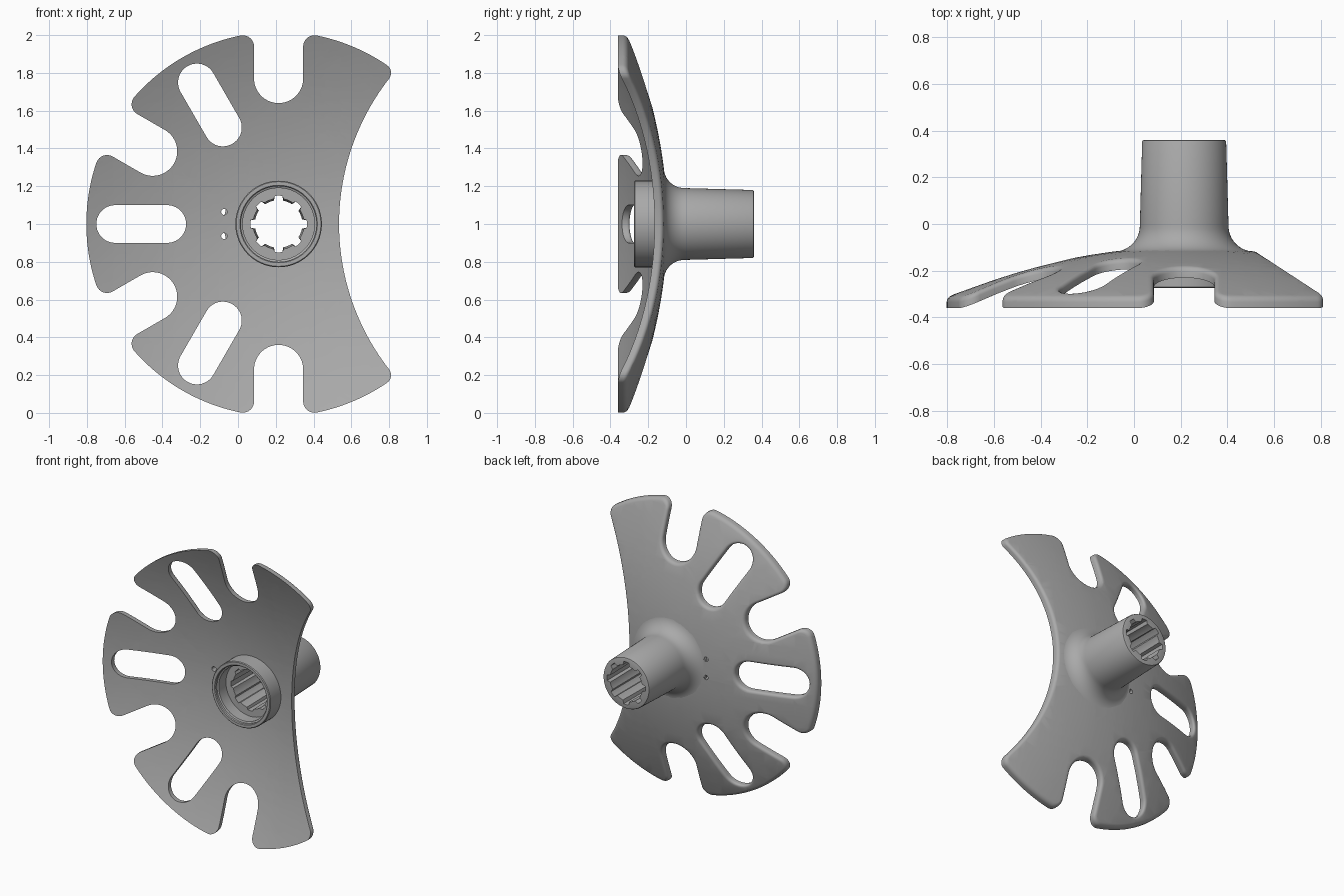
import bpy, bmesh
from math import sin, cos, pi, radians, asin, atan2, sqrt, hypot
from mathutils import Vector

cube = bpy.data.objects.get("Cube")
if cube:
    bpy.data.objects.remove(cube, do_unlink=True)

HUB_X, HUB_Z = 0.215, 1.0
RIM = 1.018                      # outer radius of the plate
DISH = 0.208                     # dish depth per squared radius
THICK, ROUND = 0.046, 0.02       # plate thickness, back edge rounding
FRONT = -0.145                   # front face depth at the axis

grey = bpy.data.materials.new("plain grey")
grey.use_nodes = True
grey.diffuse_color = (0.4, 0.4, 0.4, 1)
grey.node_tree.nodes["Principled BSDF"].inputs["Base Color"].default_value = (0.4, 0.4, 0.4, 1)


def finish(bm, name, angle):
    bmesh.ops.recalc_face_normals(bm, faces=bm.faces)
    mesh = bpy.data.meshes.new(name)
    bm.to_mesh(mesh)
    bm.free()
    mesh.materials.append(grey)
    ob = bpy.data.objects.new(name, mesh)
    ob.location = (HUB_X, 0, HUB_Z)
    bpy.context.scene.collection.objects.link(ob)
    bpy.ops.object.select_all(action='DESELECT')
    bpy.context.view_layer.objects.active = ob
    ob.select_set(True)
    bpy.ops.object.shade_smooth_by_angle(angle=radians(angle))
    return ob


def arc(cx, cy, r, a0, a1, n):
    return [Vector((cx + r * cos(a0 + (a1 - a0) * i / n),
                    cy + r * sin(a0 + (a1 - a0) * i / n))) for i in range(n + 1)]


def turn(points, t):
    return [Vector((p.x * cos(t) - p.y * sin(t), p.x * sin(t) + p.y * cos(t))) for p in points]


def angle_of(p):
    return atan2(p.y, p.x) % (2 * pi)


def notch(t, half=0.13, depth=0.77, f=0.06):
    """Open round-bottomed notch with rounded mouth corners."""
    v = half + f
    u = sqrt((RIM - f) ** 2 - v * v)
    phi = asin(v / (RIM - f))
    return turn(arc(u, -v, f, -phi, pi / 2, 10)
                + arc(depth, 0, half, -pi / 2, -1.5 * pi, 28)
                + arc(u, v, f, -pi / 2, phi, 10), t)


def slot(t, half=0.1, r0=0.59, r1=0.865):
    return turn(arc(r0, 0, half, 1.5 * pi, pi / 2, 20)
                + arc(r1, 0, half, pi / 2, -pi / 2, 20), t)


def outline():
    """Disc with five-way cut rim and one concave side."""
    f, scoop_r, scoop_x = 0.05, 1.25, 1.57
    tx = ((RIM - f) ** 2 - (scoop_r + f) ** 2 + scoop_x ** 2) / (2 * scoop_x)
    tz = sqrt((RIM - f) ** 2 - tx * tx)
    inward = atan2(-tz, scoop_x - tx)
    radial = atan2(tz, tx)
    pts = arc(tx, tz, f, inward, radial, 10)
    for deg in (90, 150, 210, 270):
        cut = notch(radians(deg))
        pts += arc(0, 0, RIM, angle_of(pts[-1]), angle_of(cut[0]), 20) + cut
    pts += arc(0, 0, RIM, angle_of(pts[-1]), 2 * pi - radial, 20)
    pts += arc(tx, -tz, f, -radial, -inward, 10)
    pts += arc(scoop_x, 0, scoop_r, pi - inward, pi + inward, 60)
    return pts


def clean(points):
    out = []
    for p in points:
        if not out or (p - out[-1]).length > 1e-4:
            out.append(p)
    if (out[0] - out[-1]).length < 1e-4:
        out.pop()
    return out


def inset(points, d):
    out = []
    for i, p in enumerate(points):
        t = (points[(i + 1) % len(points)] - points[i - 1]).normalized()
        out.append(p + Vector((-t.y, t.x)) * d)
    return out


def bridge(bm, a, b):
    for i in range(len(a)):
        j = (i + 1) % len(a)
        bm.faces.new((a[i], a[j], b[j], b[i]))


# Dished plate: flat slab with rounded back edges, gridded, then bent
bm = bmesh.new()
caps = ([], [])
loops = [(outline(), ROUND)] + [(slot(radians(d)), ROUND) for d in (120, 180, 240)]
loops += [(arc(-0.288, s * 0.064, 0.016, 2 * pi, 0, 20), 0) for s in (-1, 1)]
loops.append((arc(0, 0, 0.21, 2 * pi, 0, 64), 0))
for pts, rnd in loops:
    pts = clean(pts)
    layers = [(0, 0)]
    if rnd:
        layers += [(rnd * (1 - cos(k * pi / 8)), THICK - rnd + rnd * sin(k * pi / 8))
                   for k in range(5)]
    else:
        layers.append((0, THICK))
    rings = [[bm.verts.new((p.x, y, p.y)) for p in inset(pts, d)] for d, y in layers]
    for a, b in zip(rings, rings[1:]):
        bridge(bm, a, b)
    for cap, ring in zip(caps, (rings[0], rings[-1])):
        cap += [bm.edges.get((ring[i - 1], ring[i])) for i in range(len(ring))]
for cap in caps:
    bmesh.ops.triangle_fill(bm, edges=cap, use_beauty=True, use_dissolve=False, normal=(0, 1, 0))
for axis in ((1, 0, 0), (0, 0, 1)):
    for i in range(-13, 14):
        bmesh.ops.bisect_plane(bm, geom=bm.verts[:] + bm.edges[:] + bm.faces[:], dist=1e-5,
                               plane_co=Vector(axis) * (i * 0.08 + 0.003), plane_no=axis)
for v in bm.verts:
    v.co.y += FRONT - DISH * (v.co.x ** 2 + v.co.z ** 2)
finish(bm, "dished_plate", 35)

# Hub: flared rear tube, front collar with recess, splined bore
profile = [(0.172, 0.36), (0.177, 0.358), (0.18, 0.352), (0.19, -0.005)]
profile += [(p.x, p.y) for p in arc(0.30, -0.008, 0.11, pi, radians(263), 12)[1:]]
profile += [(0.29, -0.135), (0.229, -0.14), (0.229, -0.27), (0.224, -0.275), (0.205, -0.275),
            (0.2, -0.27), (0.2, -0.255), (0.19, -0.25), (0.19, -0.17)]
SIDES, TEETH = 96, 8
bm = bmesh.new()


def ring(radius_at, y):
    return [bm.verts.new((radius_at(i) * cos(2 * pi * i / SIDES), y,
                          radius_at(i) * sin(2 * pi * i / SIDES))) for i in range(SIDES)]


def spline(base, groove=0.15):
    step = SIDES // TEETH
    return lambda i: groove if min(i % step, step - i % step) <= 2 else base


rings = [ring(lambda i, r=r: r, y) for r, y in profile]
rings += [ring(spline(0.135), -0.17), ring(spline(0.126), 0.36)]
for a, b in zip(rings, rings[1:] + rings[:1]):
    bridge(bm, a, b)
finish(bm, "splined_hub", 30)
